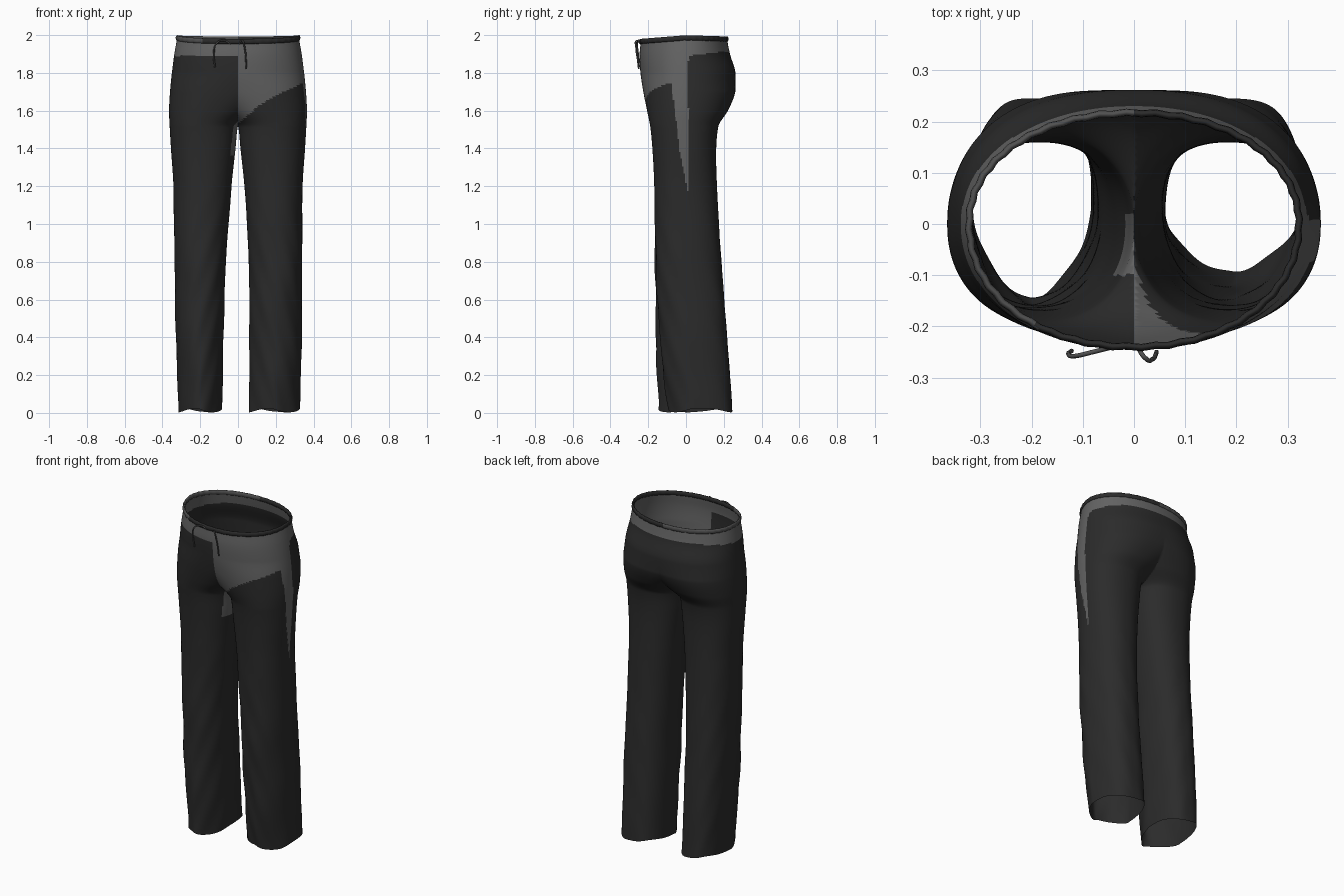
import bpy, bmesh, math

if "Cube" in bpy.data.objects:
    bpy.data.objects.remove(bpy.data.objects["Cube"])

def material(name, v):
    m = bpy.data.materials.new(name)
    m.diffuse_color = (v, v, v, 1)
    m.use_nodes = True
    m.node_tree.nodes["Principled BSDF"].inputs["Base Color"].default_value = m.diffuse_color
    return m

DARK = material("charcoal cloth", 0.024)
LIGHT = material("grey cloth", 0.125)
CORD = material("cord grey", 0.08)

# Section keys: z, outer x, inner x, front y, back y, centre y, front power, back power
KEYS = [
    (0.00, .322, .070, -.125, .246, .030, 1.6, 2.7),
    (0.40, .334, .068, -.150, .218, .020, 1.9, 2.5),
    (0.80, .338, .060, -.162, .187, .010, 2.1, 2.3),
    (1.20, .342, .034, -.168, .164, .000, 2.2, 2.2),
    (1.40, .355, .013, -.178, .160, .000, 2.2, 2.2),
    (1.52, .362, .000, -.190, .172, .000, 2.2, 2.2),
    (1.60, .365, -.10, -.206, .222, .000, 2.2, 2.2),
    (1.70, .360, -.24, -.226, .261, .000, 2.2, 2.3),
    (1.80, .350, -.34, -.241, .262, .000, 2.1, 2.3),
    (1.90, .337, -.337, -.246, .234, .000, 2.1, 2.1),
    (1.985, .322, -.322, -.240, .217, .000, 2.1, 2.1),
]

def lerp_pts(pts, t):
    if t <= pts[0][0]:
        return pts[0][1]
    for (a, u), (b, v) in zip(pts, pts[1:]):
        if t <= b:
            return u + (v - u) * (t - a) / (b - a)
    return pts[-1][1]

def section(z):
    """Smooth (Hermite) interpolation of the section keys."""
    i = 0
    while i < len(KEYS) - 2 and z > KEYS[i + 1][0]:
        i += 1
    p, q = KEYS[i], KEYS[i + 1]
    o, r = KEYS[max(i - 1, 0)], KEYS[min(i + 2, len(KEYS) - 1)]
    h = q[0] - p[0]
    t = (z - p[0]) / h
    out = []
    for k in range(1, 8):
        d = (q[k] - p[k]) / h
        m0, m1 = (q[k] - o[k]) / (q[0] - o[0]), (r[k] - p[k]) / (r[0] - p[0])
        lim = 2 * abs(d)
        m0, m1 = max(-lim, min(lim, m0)), max(-lim, min(lim, m1))
        out.append((2*t**3 - 3*t*t + 1) * p[k] + (t**3 - 2*t*t + t) * h * m0
                   + (3*t*t - 2*t**3) * q[k] + (t**3 - t*t) * h * m1)
    return out

def rim_drop(y):
    return .08 * min(y, 0) - .03 * max(y, 0)

def power(v, n):
    return math.copysign(abs(v) ** (2 / n), v)

def leg_point(side, z, ang):
    xo, xi, yf, yb, yc, nf, nb = section(z)
    low = max(0, 1 - z / 1.1)
    # the two hems hang a little differently
    xi += (-.012 if side > 0 else .014) * low
    xo += (.006 if side > 0 else -.008) * low
    yf += (.03 if side > 0 else -.022) * low * low
    c, s = math.cos(ang), math.sin(ang)
    n = nf if s < 0 else nb
    x = (xo + xi) / 2 + (xo - xi) / 2 * power(c, n)
    y = yc + (yb - yc if s > 0 else yc - yf) * power(s, n)
    # soft cloth folds on the lower leg
    if z < 1.3:
        w = min(1, (1.3 - z) / .6) * (.35 + .65 * max(0, -s))
        f = .0045 * w * math.sin(17 * z + 3 * ang + side) * math.sin(5 * ang + 4 * z)
        x += f * c
        y += f * s
    # wavy hem and dipped waist
    zz = z + max(0, 1 - z / .25) * (.013 + .010 * math.sin(3 * ang + side))
    zz += rim_drop(y) * max(0, min(1, (z - 1.83) / .13))
    return x, y, zz

def half(side):
    """One leg with its half of the hips, cut at the centre seam."""
    bm = bmesh.new()
    rows, cols = 230, 160
    grid = []
    for r in range(rows + 1):
        z = 1.985 * r / rows
        grid.append([bm.verts.new(leg_point(side, z, 2 * math.pi * (c + .5) / cols))
                     for c in range(cols)])
    for a, b in zip(grid, grid[1:]):
        for c in range(cols):
            d = (c + 1) % cols
            bm.faces.new((a[c], a[d], b[d], b[c]))
    bmesh.ops.bisect_plane(bm, geom=bm.verts[:] + bm.edges[:] + bm.faces[:], dist=1e-6,
                           plane_co=(0, 0, 0), plane_no=(1, 0, 0), clear_inner=True)
    if side < 0:
        for v in bm.verts:
            v.co.x *= -1
        bmesh.ops.reverse_faces(bm, faces=bm.faces[:])
    me = bpy.data.meshes.new("half")
    bm.to_mesh(me)
    bm.free()
    return me

FRONT_EDGE = [(0, 1.53), (.04, 1.565), (.1, 1.62), (.2, 1.68), (.34, 1.745)]
SIDE_EDGE = [(1.15, .014), (1.4, -.036), (1.6, -.058), (1.75, -.08)]

def is_light(c):
    x, y, z = c
    if z > 1.89 + .11 * max(0, y):
        return True                                    # yoke
    if x > 0 and y < -.07 and z > lerp_pts(FRONT_EDGE, x):
        return True                                    # front panel
    if x > .2 and 1.15 < z and lerp_pts(SIDE_EDGE, z) < y < .012:
        return True                                    # side wedge
    return -.05 < x < 0 and 1.36 < z < 1.54 and -.1 < y < .02   # inner gusset

# Trousers
bm = bmesh.new()
for s in (1, -1):
    me = half(s)
    bm.from_mesh(me)
    bpy.data.meshes.remove(me)
bmesh.ops.remove_doubles(bm, verts=bm.verts[:], dist=2e-5)
for f in bm.faces:
    f.smooth = True
    f.material_index = int(is_light(f.calc_center_median()))
me = bpy.data.meshes.new("trousers")
bm.to_mesh(me)
bm.free()
me.materials.append(DARK)
me.materials.append(LIGHT)
bpy.context.collection.objects.link(bpy.data.objects.new("trousers", me))

# Rolled waistband
bm = bmesh.new()
N, M = 160, 10
rings = []
for i in range(N):
    a = 2 * math.pi * i / N
    c, s = math.cos(a), math.sin(a)
    ring = []
    for j in range(M):
        b = 2 * math.pi * j / M
        k = .007 * math.cos(b) + .0015 * math.sin(a * 40)
        x = (.322 + k) * power(c, 2.1)
        y = ((.217 if s > 0 else .240) + k) * power(s, 2.1)
        ring.append(bm.verts.new((x, y, 1.986 + rim_drop(y) + .014 * math.sin(b))))
    rings.append(ring)
for i in range(N):
    p, q = rings[i], rings[(i + 1) % N]
    for j in range(M):
        k = (j + 1) % M
        f = bm.faces.new((p[j], q[j], q[k], p[k]))
        f.smooth = True
        m = f.calc_center_median()
        f.material_index = int(m.x < -.1 + .45 * m.y)
me = bpy.data.meshes.new("waistband")
bm.to_mesh(me)
bm.free()
me.materials.append(DARK)
me.materials.append(CORD)
bpy.context.collection.objects.link(bpy.data.objects.new("waistband", me))

# Drawstrings
def cord(name, pts):
    cu = bpy.data.curves.new(name, 'CURVE')
    cu.dimensions = '3D'
    cu.bevel_depth = .0045
    cu.bevel_resolution = 2
    cu.use_fill_caps = True
    sp = cu.splines.new('BEZIER')
    sp.bezier_points.add(len(pts) - 1)
    for bp, p in zip(sp.bezier_points, pts):
        bp.co = p
        bp.handle_left_type = bp.handle_right_type = 'AUTO'
    cu.materials.append(CORD)
    bpy.context.collection.objects.link(bpy.data.objects.new(name, cu))

cord("left_drawstring", [(-.04, -.240, 1.955), (-.08, -.250, 1.972), (-.115, -.258, 1.955),
                         (-.128, -.254, 1.90), (-.122, -.248, 1.83)])
cord("right_drawstring", [(.008, -.242, 1.955), (.022, -.262, 1.970), (.036, -.264, 1.93),
                          (.042, -.256, 1.87), (.044, -.250, 1.82)])
